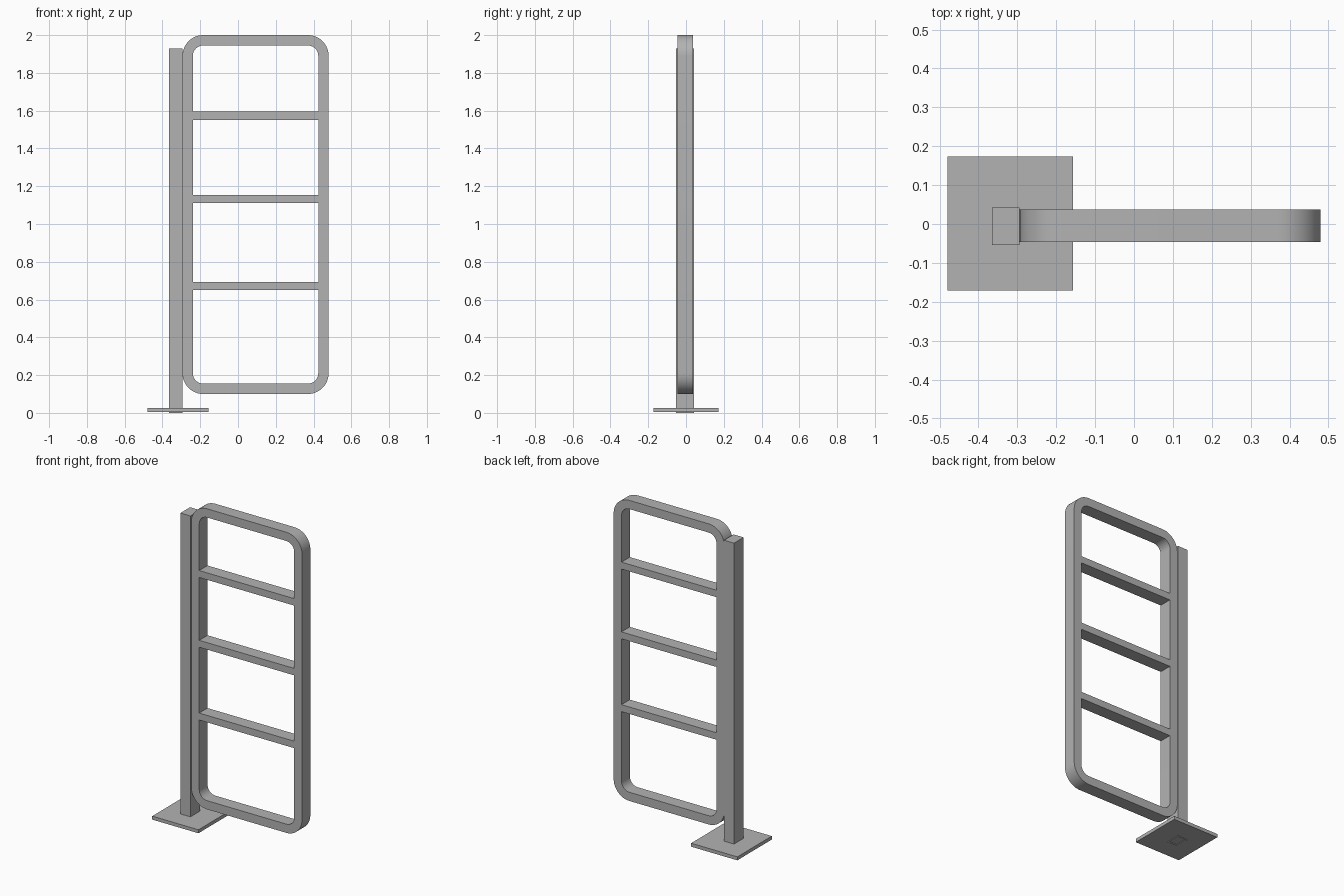
import bpy
import bmesh
from math import cos, sin, pi, radians

cube = bpy.data.objects.get("Cube")
if cube:
    bpy.data.objects.remove(cube, do_unlink=True)

# Single painted metal colour
GREY = (0.45, 0.45, 0.45, 1)
metal = bpy.data.materials.new("grey_metal")
metal.use_nodes = True
metal.diffuse_color = GREY
metal.node_tree.nodes["Principled BSDF"].inputs["Base Color"].default_value = GREY


def add_object(name, bm):
    bmesh.ops.recalc_face_normals(bm, faces=bm.faces)
    mesh = bpy.data.meshes.new(name)
    bm.to_mesh(mesh)
    bm.free()
    mesh.materials.append(metal)
    obj = bpy.data.objects.new(name, mesh)
    bpy.context.collection.objects.link(obj)
    return obj


def box(name, x, y, z):
    """Box from (low, high) ranges on each axis."""
    bm = bmesh.new()
    bmesh.ops.create_cube(bm, size=1)
    for v in bm.verts:
        v.co = [(lo + hi) / 2 + c * (hi - lo)
                for c, (lo, hi) in zip(v.co, (x, y, z))]
    return add_object(name, bm)


def rounded_outline(x, z, radius, steps):
    """Points round a rectangle with arc corners, in the xz plane."""
    corners = [(x[1], z[1]), (x[0], z[1]), (x[0], z[0]), (x[1], z[0])]
    points = []
    for i, (cx, cz) in enumerate(corners):
        mx = cx - radius if cx == x[1] else cx + radius
        mz = cz - radius if cz == z[1] else cz + radius
        for s in range(steps + 1):
            a = (i + s / steps) * pi / 2
            points.append((mx + radius * cos(a), mz + radius * sin(a)))
    return points


def rounded_frame(name, x, y, z, radius, wall, steps=12):
    """Rectangular section bent round a closed rounded rectangle."""
    outer = rounded_outline(x, z, radius, steps)
    inner = rounded_outline((x[0] + wall, x[1] - wall),
                            (z[0] + wall, z[1] - wall), radius - wall, steps)
    bm = bmesh.new()
    rings = [[bm.verts.new((px, depth, pz)) for px, pz in outline]
             for outline, depth in ((outer, y[0]), (outer, y[1]),
                                    (inner, y[1]), (inner, y[0]))]
    n = len(outer)
    for r in range(4):
        a, b = rings[r], rings[(r + 1) % 4]
        for i in range(n):
            j = (i + 1) % n
            bm.faces.new((a[i], a[j], b[j], b[i]))
    obj = add_object(name, bm)
    bpy.ops.object.select_all(action="DESELECT")
    obj.select_set(True)
    bpy.context.view_layer.objects.active = obj
    bpy.ops.object.shade_smooth_by_angle(angle=radians(30))
    return obj


# Floor plate and upright post
POST_X, POST_Y = (-0.365, -0.295), (-0.054, 0.042)
box("base_plate", (-0.48, -0.157), (-0.171, 0.173), (0.004, 0.026))
box("post", POST_X, POST_Y, (0.02, 1.928))

# Open tube end of the post, showing just under the plate
WALL = 0.012
for side, x in (("right", (POST_X[0], POST_X[0] + WALL)),
                ("left", (POST_X[1] - WALL, POST_X[1]))):
    box("post_foot_" + side, x, POST_Y, (0, 0.01))
for side, y in (("front", (POST_Y[0], POST_Y[0] + WALL)),
                ("back", (POST_Y[1] - WALL, POST_Y[1]))):
    box("post_foot_" + side, (POST_X[0] + WALL, POST_X[1] - WALL), y, (0, 0.01))

# Gate frame with three rungs
DEPTH = (-0.046, 0.037)
rounded_frame("gate_frame", (-0.294, 0.48), DEPTH, (0.1, 2.0), 0.11, 0.055)
for i, z in enumerate((0.672, 1.132, 1.573)):
    box(f"rung_{i + 1}", (-0.241, 0.427), DEPTH, (z - 0.022, z + 0.022))
